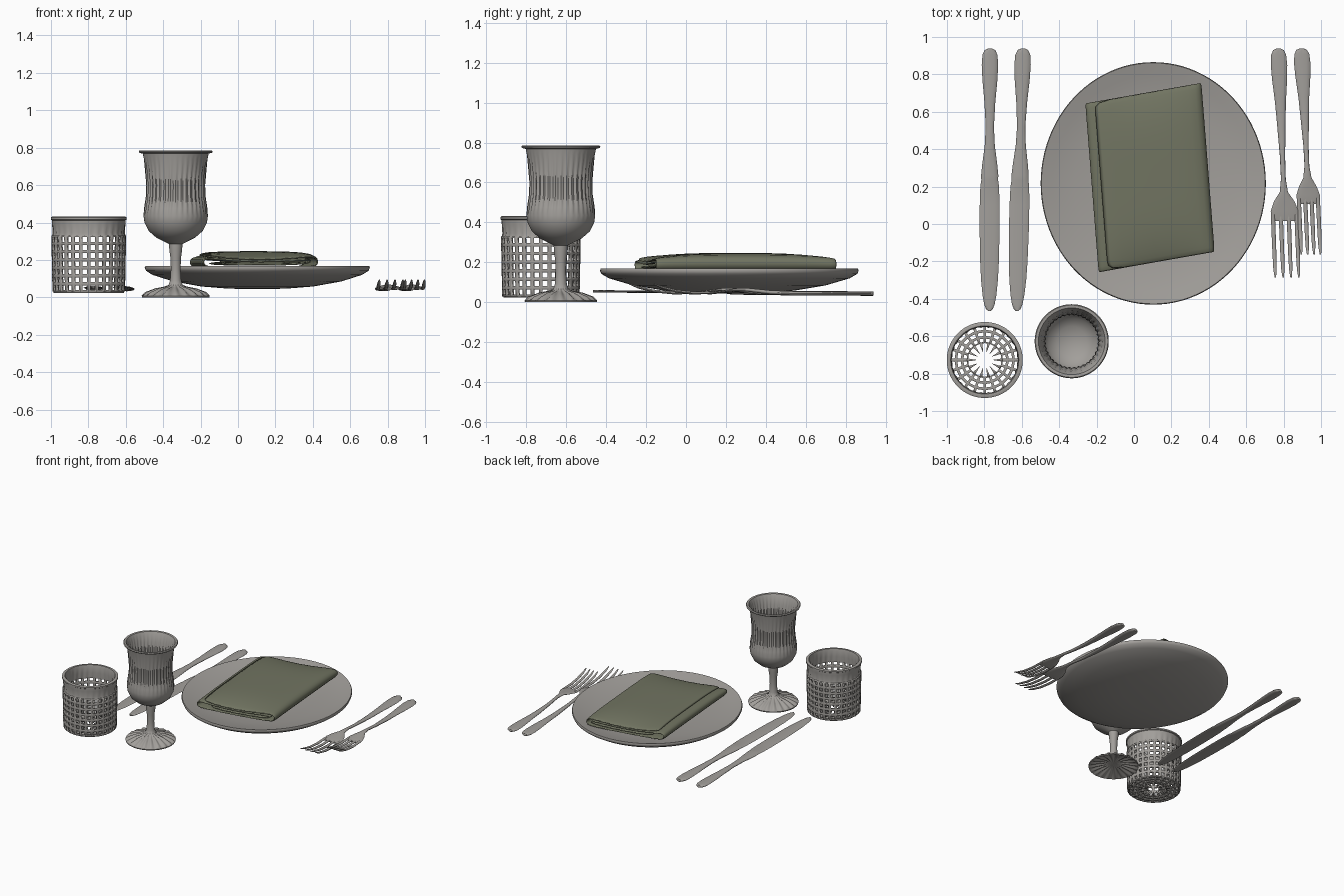
import bpy, bmesh, math
from math import sin, cos, pi

if "Cube" in bpy.data.objects:
    bpy.data.objects.remove(bpy.data.objects["Cube"])


def material(name, col):
    m = bpy.data.materials.new(name)
    m.diffuse_color = (*col, 1)
    m.use_nodes = True
    m.node_tree.nodes["Principled BSDF"].inputs["Base Color"].default_value = m.diffuse_color
    return m


GREY = material("warm grey", (0.36, 0.345, 0.325))
GREEN = material("olive green", (0.165, 0.175, 0.12))


def finish(name, bm, mat, angle=40, fix=True):
    if fix:
        bmesh.ops.recalc_face_normals(bm, faces=bm.faces[:])
    me = bpy.data.meshes.new(name)
    bm.to_mesh(me)
    bm.free()
    ob = bpy.data.objects.new(name, me)
    bpy.context.collection.objects.link(ob)
    me.materials.append(mat)
    bpy.ops.object.select_all(action='DESELECT')
    ob.select_set(True)
    bpy.context.view_layer.objects.active = ob
    bpy.ops.object.shade_smooth_by_angle(angle=math.radians(angle))
    return ob


def lathe(bm, prof, seg, loc, sx=1, sy=1, ripple=None, closed=False):
    """Revolve (r, z) points; ripple(angle, r, z) -> (dr, dz)."""
    rings = []
    for r, z in prof:
        if r == 0:
            rings.append([bm.verts.new((loc[0], loc[1], z))] * seg)
            continue
        ring = []
        for i in range(seg):
            a = 2 * pi * i / seg
            dr, dz = ripple(a, r, z) if ripple else (0, 0)
            ring.append(bm.verts.new((loc[0] + (r + dr) * sx * cos(a),
                                      loc[1] + (r + dr) * sy * sin(a), z + dz)))
        rings.append(ring)
    pairs = list(zip(rings, rings[1:])) + ([(rings[-1], rings[0])] if closed else [])
    for p, q in pairs:
        for i in range(seg):
            j = (i + 1) % seg
            vs = list(dict.fromkeys((p[i], p[j], q[j], q[i])))
            bm.faces.new(vs)


def loft(bm, secs, n=12):
    """Skin elliptical sections (x, y, z, half width, half height) along y."""
    rings = [[bm.verts.new((x + w * cos(2 * pi * i / n), y, z + h * sin(2 * pi * i / n)))
              for i in range(n)] for x, y, z, w, h in secs]
    for p, q in zip(rings, rings[1:]):
        for i in range(n):
            j = (i + 1) % n
            bm.faces.new((p[i], p[j], q[j], q[i]))
    bm.faces.new(rings[0])
    bm.faces.new(rings[-1][::-1])


# plate: shallow oval dish
bm = bmesh.new()
lathe(bm, [(0, .045), (.15, .046), (.3, .058), (.45, .085), (.56, .12), (.595, .142),
           (.602, .158), (.598, .168), (.588, .166), (.54, .152), (.42, .13), (.25, .115), (0, .11)],
      96, (.103, .217), 1, 1.077)
finish("plate", bm, GREY, 60)

# napkin: sheet rolled flat into a folded tube, lower at both open ends
bm = bmesh.new()
path = [(-.22, .186), (0, .186), (.22, .186), (.265, .192), (.275, .204), (.25, .215), (.1, .219),
        (-.1, .219), (-.27, .219), (-.3, .213), (-.312, .193), (-.3, .168), (-.27, .158), (0, .155),
        (.27, .158), (.3, .17), (.313, .195), (.3, .222), (.26, .236), (.1, .241), (-.1, .241), (-.27, .236)]
NY, ang = 16, math.radians(4.5)
rows = []
for k in range(NY + 1):
    t = -1 + 2 * k / NY
    row = []
    for x, z in path:
        mid = 1 - min(1, abs(x) / .31) ** 2
        f = 1 - abs(t) ** 4 * (.1 + .42 * mid)
        zz = .155 + (z - .155) * f
        y = t * .455 + .03 * x / .31
        row.append(bm.verts.new((.085 + x * cos(ang) - y * sin(ang),
                                 .248 + x * sin(ang) + y * cos(ang), zz)))
    rows.append(row)
for p, q in zip(rows, rows[1:]):
    for i in range(len(path) - 1):
        bm.faces.new((p[i], p[i + 1], q[i + 1], q[i]))
nap = finish("napkin", bm, GREEN, 80)
s = nap.modifiers.new("thickness", 'SOLIDIFY')
s.thickness = .012
s.offset = 0
nap.modifiers.new("smooth", 'SUBSURF').levels = 1

# goblet: fluted bowl, slim stem and fan-fluted foot
GL = (-.333, -.627)


def flutes(a, r, z):
    if z < .06:
        return 0, (.008 * cos(20 * a) * (r / .18) if .04 < r < .175 else 0)
    if .47 < z < .72 and r > .1:
        return .0035 * cos(36 * a), 0
    return 0, 0


bm = bmesh.new()
lathe(bm, [(0, .022), (.08, .02), (.15, .008), (.18, .0), (.182, .008), (.165, .02), (.11, .043),
           (.06, .055), (.038, .066), (.03, .09), (.026, .15), (.028, .21), (.034, .25), (.036, .285),
           (.055, .295), (.105, .32), (.145, .355), (.167, .4), (.172, .435), (.166, .475), (.156, .54),
           (.154, .6), (.16, .67), (.17, .74), (.176, .768), (.195, .773), (.198, .78), (.193, .786),
           (.178, .784), (.163, .755), (.153, .71), (.144, .65), (.141, .58), (.148, .5), (.156, .44), (.15, .4),
           (.125, .36), (.08, .33), (0, .315)], 144, GL, ripple=flutes)
finish("goblet", bm, GREY, 50)

# tumbler: upper solid band with rim
TX, TY = -.798, -.727
bm = bmesh.new()
lathe(bm, [(.195, .325), (.19, .345), (.196, .39), (.197, .412), (.203, .416), (.203, .427), (.196, .431),
           (.182, .43), (.177, .41), (.176, .37), (.178, .325)], 112, (TX, TY), closed=True,
      ripple=lambda a, r, z: (.003 * cos(28 * a) if z < .38 else 0, 0))
finish("tumbler_band", bm, GREY, 50)


# tumbler: pierced wall and pierced base
def pierced(name, prof, seg, border, thick, spikes=0):
    bm = bmesh.new()
    lathe(bm, prof, seg, (TX, TY))
    bmesh.ops.recalc_face_normals(bm, faces=bm.faces[:])
    cells = bm.faces[:]
    bmesh.ops.inset_individual(bm, faces=cells, thickness=border, use_even_offset=True)
    bmesh.ops.delete(bm, geom=cells, context='FACES')
    r, z = prof[-1]
    for i in range(spikes):
        a = 2 * pi * i / spikes
        bm.faces.new([bm.verts.new((TX + q * cos(a + d), TY + q * sin(a + d), z))
                      for q, d in ((r + .004, -.09), (r + .004, .09), (.04, 0))])
    ob = finish(name, bm, GREY, 30, fix=False)
    m = ob.modifiers.new("thickness", 'SOLIDIFY')
    m.thickness = thick
    m.offset = 0


pierced("tumbler_lattice", [(.187 + .006 * k / 7, .03 + .3 * k / 7) for k in range(8)], 28, .0085, .014)
pierced("tumbler_base", [(.188, .03), (.155, .03), (.122, .03), (.09, .03)], 20, .007, .012, 14)


# cutlery: handle outline shared by knives and forks (y, half width)
HANDLE = [(.938, .012), (.93, .028), (.905, .04), (.85, .044), (.77, .04), (.65, .029), (.52, .022)]


def knife(name, top_x, tip_x):
    bm = bmesh.new()
    out = HANDLE + [(.42, .027), (.32, .04), (.26, .046), (.235, .045), (.2, .05), (.1, .053), (-.05, .053),
                    (-.2, .05), (-.3, .045), (-.38, .037), (-.43, .028), (-.455, .018), (-.465, .006)]
    secs = []
    for y, w in out:
        t = (.938 - y) / 1.4
        secs.append((top_x + (tip_x - top_x) * t, y, .043 + .012 * t, w, .011 if y > .23 else .006))
    loft(bm, secs)
    finish(name, bm, GREY, 50)


knife("outer_knife", -.77, -.773)
knife("inner_knife", -.594, -.625)


def fork(name, top_x, lean, k, wide):
    """Handle, dipped head and four upturned tines; k scales the length."""
    bm = bmesh.new()

    def sec(x, y, z, w, h):
        t = (.94 - y) * k
        return (top_x + lean * t + x, .94 - t, z, w, h)

    body = [sec(0, y, .043, w, .01) for y, w in HANDLE]
    body += [sec(0, .36, .05, .014, .01), sec(0, .24, .062, .013, .009), sec(0, .17, .062, .022, .008),
             sec(0, .12, .056, wide * .75, .007), sec(0, .07, .05, wide, .007), sec(0, .03, .046, wide, .007),
             sec(0, .015, .045, wide * .96, .005)]
    loft(bm, body)
    for i in range(4):
        x = (i - 1.5) * (wide * 2 - .022) / 3
        loft(bm, [sec(x, y, z, w, h) for y, z, w, h in
                  ((.05, .048, .011, .006), (-.06, .046, .011, .007), (-.16, .056, .0105, .007),
                   (-.24, .075, .009, .006), (-.285, .092, .004, .003))], 8)
    finish(name, bm, GREY, 50)


fork("inner_fork", .772, .038, 1, .074)
fork("outer_fork", .896, .045, .9, .062)
